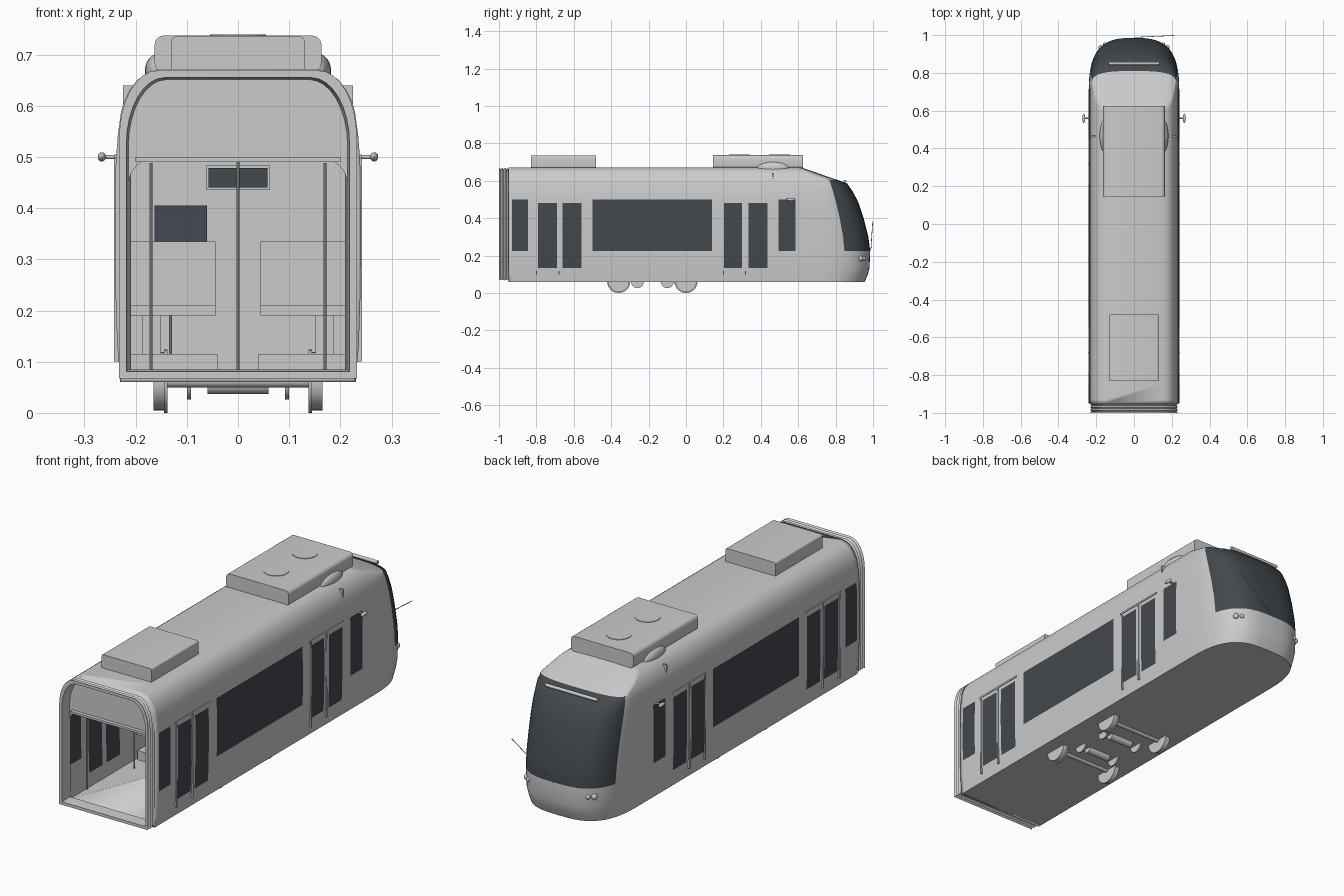
import bpy, bmesh, math
from mathutils import Vector

cube = bpy.data.objects.get("Cube")
if cube:
    bpy.data.objects.remove(cube, do_unlink=True)


def material(name, rgb):
    m = bpy.data.materials.new(name)
    m.use_nodes = True
    m.diffuse_color = (*rgb, 1)
    m.node_tree.nodes["Principled BSDF"].inputs["Base Color"].default_value = (*rgb, 1)
    return m


GREY = material("body grey", (0.6, 0.6, 0.6))
GLASS = material("dark glass", (0.055, 0.065, 0.075))
SCREEN = material("screen blue", (0.06, 0.065, 0.09))


def finish(name, bm, mats=(GREY,), smooth=True, angle=35):
    bmesh.ops.recalc_face_normals(bm, faces=bm.faces)
    mesh = bpy.data.meshes.new(name)
    bm.to_mesh(mesh)
    bm.free()
    ob = bpy.data.objects.new(name, mesh)
    bpy.context.collection.objects.link(ob)
    for m in mats:
        mesh.materials.append(m)
    if smooth:
        bpy.ops.object.select_all(action="DESELECT")
        ob.select_set(True)
        bpy.context.view_layer.objects.active = ob
        bpy.ops.object.shade_smooth_by_angle(angle=math.radians(angle))
    return ob


def box(name, x, y, z, mat=GREY, bevel=0):
    bm = bmesh.new()
    bmesh.ops.create_cube(bm, size=1)
    for v in bm.verts:
        for i, r in enumerate((x, y, z)):
            v.co[i] = r[0] if v.co[i] < 0 else r[1]
    if bevel:
        edges = [e for e in bm.edges if abs(e.verts[0].co.y - e.verts[1].co.y) > 0.01]
        bmesh.ops.bevel(bm, geom=edges, offset=bevel, segments=4, affect="EDGES", profile=0.5)
    return finish(name, bm, (mat,), bevel > 0)


def rod(name, a, b, r, sides=16, mat=GREY):
    a, b = Vector(a), Vector(b)
    bm = bmesh.new()
    bmesh.ops.create_cone(bm, cap_ends=True, segments=sides, radius1=r, radius2=r, depth=(b - a).length)
    bm.transform((b - a).to_track_quat("Z", "Y").to_matrix().to_4x4())
    bmesh.ops.translate(bm, verts=bm.verts, vec=(a + b) / 2)
    return finish(name, bm, (mat,))


def ball(name, c, size):
    bm = bmesh.new()
    bmesh.ops.create_uvsphere(bm, u_segments=20, v_segments=12, radius=1)
    bmesh.ops.scale(bm, verts=bm.verts, vec=size)
    bmesh.ops.translate(bm, verts=bm.verts, vec=c)
    return finish(name, bm)


def sides():
    return (("left", 1), ("right", -1))


def span(s, a, b):
    return tuple(sorted((s * a, s * b)))


# Body shell: plan outlines stacked by height
# (z, half width, nose tip y, y where the nose starts to round, windscreen edge y)
LEVELS = [
    (.06, .23, .955, .66, .83), (.1, .233, .973, .67, .84), (.135, .236, .981, .68, .845),
    (.225, .239, .985, .68, .847), (.3, .24, .975, .68, .84), (.4, .24, .95, .68, .822),
    (.48, .239, .923, .685, .803), (.5, .238, .914, .69, .798), (.54, .235, .893, .7, .787),
    (.585, .229, .862, .72, .773), (.605, .224, .81, .74, .768), (.63, .212, .735, .67, .7),
    (.65, .197, .68, .63, .65), (.664, .178, .638, .605, .62), (.672, .15, .615, .595, .605)]
TALL = [(-.93, -.845), (-.5, .14), (.495, .585)]
DOORS = [(-.79, -.69), (-.66, -.56), (.2, .3), (.335, .435)]
columns = [-.95] + sorted(y for pair in TALL + DOORS for y in pair)
SIDE, FRONT = 4, 10
P = 2 / 3
bm = bmesh.new()
rings = []
for z, w, tip, y0, edge in LEVELS:
    half = [(w, y) for y in columns]
    te = math.asin(((edge - y0) / (tip - y0)) ** (1 / P))
    ts = [te * i / SIDE for i in range(SIDE)]
    ts += [te + (math.pi / 2 - te) * i / FRONT for i in range(FRONT + 1)]
    for t in ts:
        half.append((w * max(math.cos(t), 0) ** P, y0 + (tip - y0) * math.sin(t) ** P))
    half[-1] = (0, tip)
    full = half + [(-x, y) for x, y in reversed(half[:-1])]
    rings.append([bm.verts.new((x, y, z)) for x, y in full])
glass_start = len(columns) + SIDE
count = len(rings[0])
for r in range(len(rings) - 1):
    mid = (LEVELS[r][0] + LEVELS[r + 1][0]) / 2
    for c in range(count - 1):
        f = bm.faces.new((rings[r][c], rings[r][c + 1], rings[r + 1][c + 1], rings[r + 1][c]))
        y = f.calc_center_median().y
        pane = any(a < y < b for a, b in TALL) and .225 < mid < .5
        pane |= any(a < y < b for a, b in DOORS) and .135 < mid < .48
        screen = glass_start <= c < count - 1 - glass_start and .225 < mid < .605
        f.material_index = int(pane or screen)
bm.faces.new(rings[0])
bm.faces.new(rings[-1])
body = finish("body_shell", bm, (GREY, GLASS), angle=40)
shell = body.modifiers.new("wall thickness", "SOLIDIFY")
shell.thickness = 0.014
shell.offset = -1


# Arched loops for the open end
def arch(w, z0, z1, rx, rz, n=8):
    pts = [(w, z0)]
    for i in range(n + 1):
        a = math.pi / 2 * i / n
        pts.append((w - rx + rx * math.cos(a), z1 - rz + rz * math.sin(a)))
    return pts + [(-x, z) for x, z in reversed(pts)]


def hoop(name, loops):
    bm = bmesh.new()
    rows = [[bm.verts.new((x, y, z)) for x, z in pts] for y, pts in loops]
    n = len(rows[0])
    for i, row in enumerate(rows):
        nxt = rows[(i + 1) % len(rows)]
        for j in range(n):
            k = (j + 1) % n
            bm.faces.new((row[j], row[k], nxt[k], nxt[j]))
    return finish(name, bm)


outer, door = arch(.228, .065, .664, .07, .13), arch(.216, .078, .495, .045, .06)
hoop("end_wall", [(-.948, outer), (-.948, door), (-.938, door), (-.938, outer)])


def rib(d):
    return arch(.234 - d, .065 + d, .671 - d, .075, .13)


folds = [(-1 + .008 * i, rib(.002 if i % 2 == 0 else .009)) for i in range(7)]
hoop("gangway_bellows", folds + [(-.946, rib(.02)), (-1, rib(.016))])
box("end_header_ledge", (-.2, .2), (-.965, -.945), (.49, .5))

# Roof equipment
box("roof_unit_large", (-.163, .163), (.145, .625), (.665, .737), bevel=.018)
box("roof_unit_small", (-.13, .13), (-.83, -.48), (.665, .735), bevel=.008)
for i, y in enumerate((.285, .5)):
    rod(f"roof_fan_{i}", (0, y, .73), (0, y, .7395), .055, 32)
for s, d in sides():
    ball("roof_fairing_" + s, (d * .155, .465, .668), (.027, .085, .034))

# Nose details
rod("windscreen_light_bar", (-.135, .85, .597), (.135, .85, .597), .008)
rod("windscreen_wiper", (0, .988, .225), (.21, .998, .38), .0018, 6)
for s, d in sides():
    ball("headlight_outer_" + s, (d * .176, .934, .185), (.013, .013, .014))
    ball("headlight_inner_" + s, (d * .155, .951, .185), (.01, .01, .011))
    rod("mirror_arm_" + s, (d * .23, .56, .5), (d * .266, .56, .5), .004)
    ball("mirror_" + s, (d * .266, .56, .5), (.008, .024, .009))
    # Door rails and seams
    for i, (a, b) in enumerate(((-.81, -.55), (.19, .445))):
        box(f"door_rail_{s}_{i}", span(d, .234, .2415), (a, b), (.497, .505))
        for j, y in enumerate((a + .01, (a + b) / 2)):
            box(f"door_seam_{s}_{i}_{j}", span(d, .232, .2425), (y - .003, y + .003), (.1, .5))

# Bogie
for i, y in enumerate((-.36, 0)):
    rod(f"axle_{i}", (-.15, y, .062), (.15, y, .062), .012)
    inner = y + (.1 if i == 0 else -.1)
    rod(f"motor_{i}", (-.06, inner, .055), (.06, inner, .055), .018)
    for s, d in sides():
        rod(f"wheel_{s}_{i}", (d * .143, y, .062), (d * .165, y, .062), .057, 32)
        rod(f"wheel_flange_{s}_{i}", (d * .138, y, .062), (d * .145, y, .062), .062, 32)
        rod(f"brake_disc_{s}_{i}", (d * .092, inner, .06), (d * .1, inner, .06), .034, 24)

# Interior
box("cab_partition", (-.225, .225), (.46, .468), (.07, .64))
box("cab_sign_frame", (-.063, .063), (.453, .461), (.435, .483))
box("cab_sign_glass", (-.058, .058), (.449, .454), (.44, .478), GLASS)
box("screen", (-.163, -.061), (.36, .368), (.335, .405), SCREEN)
rod("screen_post", (-.132, .364, .075), (-.132, .364, .335), .003, 8)
for s, d in sides():
    for i, y in enumerate((-.4, -.18, .04)):
        wide = span(d, .044, .215)
        box(f"seat_plinth_{s}_{i}", span(d, .04, .21), (y - .05, y + .05), (.072, .115))
        box(f"seat_pedestal_{s}_{i}", span(d, .15, .187), (y - .02, y + .02), (.11, .195))
        box(f"seat_cushion_{s}_{i}", wide, (y - .05, y + .05), (.19, .21))
        box(f"seat_back_{s}_{i}", wide, (y + .035, y + .05), (.21, .335))
    for i, (x, y) in enumerate(((.17, -.53), (.17, .17), (.212, -.82))):
        rod(f"grab_pole_{s}_{i}", (d * x, y, .072), (d * x, y, .488), .003, 8)
for i, y in enumerate((-.675, .32)):
    rod(f"centre_pole_{i}", (0, y, .072), (0, y, .66), .003, 8)
